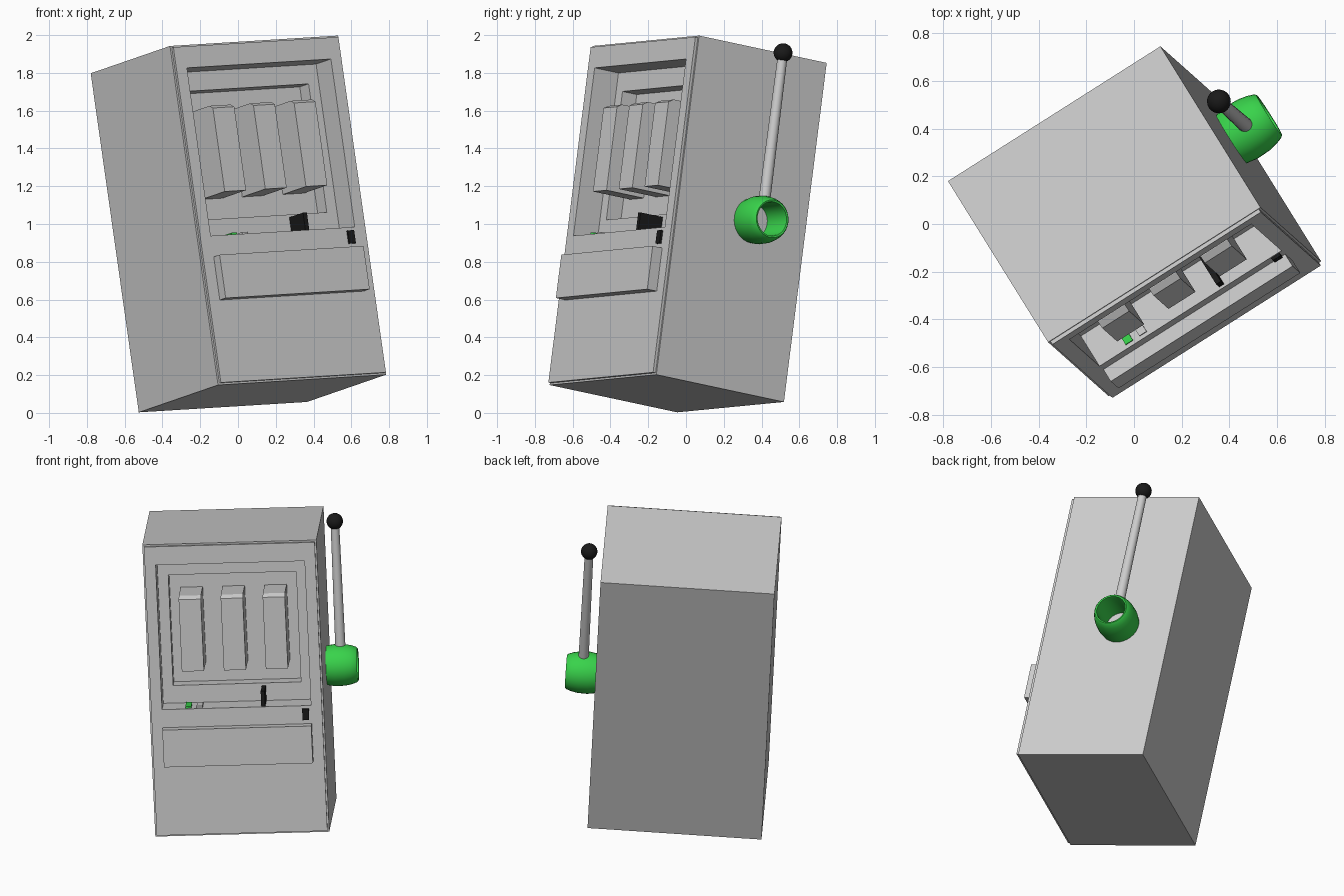
import bpy, bmesh, math
from mathutils import Vector, Matrix

if "Cube" in bpy.data.objects:
    bpy.data.objects.remove(bpy.data.objects["Cube"])

# Tilted machine frame: origin at top-front centre, x = width, y = into the cabinet, z = up
ax = Vector((0.843, 0.535, 0.052)).normalized()
ay = Vector((-0.52, 0.835, -0.179))
ay = (ay - ax * ay.dot(ax)).normalized()
az = ax.cross(ay)
FRAME = Matrix.Translation((0.085, -0.213, 1.97)) @ Matrix((ax, ay, az)).transposed().to_4x4()


def material(name, color):
    m = bpy.data.materials.new(name)
    m.diffuse_color = (*color, 1)
    m.use_nodes = True
    m.node_tree.nodes["Principled BSDF"].inputs["Base Color"].default_value = m.diffuse_color
    return m


BLACK = material("black", (0.01, 0.01, 0.01))
GREEN = material("green", (0.04, 0.65, 0.07))


def finish(name, bm, mat=None, smooth=False):
    bmesh.ops.recalc_face_normals(bm, faces=bm.faces)
    me = bpy.data.meshes.new(name)
    bm.to_mesh(me)
    bm.free()
    ob = bpy.data.objects.new(name, me)
    bpy.context.collection.objects.link(ob)
    ob.matrix_world = FRAME
    if mat:
        me.materials.append(mat)
    if smooth:
        bpy.ops.object.select_all(action='DESELECT')
        ob.select_set(True)
        bpy.context.view_layer.objects.active = ob
        bpy.ops.object.shade_smooth_by_angle(angle=math.radians(40))
    return ob


def loft(name, rings, mat=None, cap=True, smooth=False):
    """Bridge a list of vertex rings; cap the ends, or close the loop of rings."""
    bm = bmesh.new()
    vs = [[bm.verts.new(p) for p in r] for r in rings]
    n = len(rings[0])
    pairs = list(zip(vs, vs[1:]))
    if cap:
        bm.faces.new(vs[0])
        bm.faces.new(vs[-1])
    else:
        pairs.append((vs[-1], vs[0]))
    for a, b in pairs:
        for i in range(n):
            j = (i + 1) % n
            bm.faces.new((a[i], a[j], b[j], b[i]))
    return finish(name, bm, mat, smooth)


def rect(hw, top, bottom, y, x=0):
    return [(x - hw, y, top), (x + hw, y, top), (x + hw, y, bottom), (x - hw, y, bottom)]


def box(name, x, hw, y0, y1, bottom, top, mat=None):
    return loft(name, [rect(hw, top, bottom, y, x) for y in (y0, y1)], mat)


# Cabinet with raised front plate and a stepped display recess
loft("cabinet", [
    rect(0.528, 0, -1.827, 0.808),
    rect(0.528, 0, -1.827, 0),
    rect(0.518, -0.01, -1.817, 0),
    rect(0.518, -0.01, -1.817, -0.016),
    rect(0.452, -0.125, -1.03, -0.016),
    rect(0.452, -0.125, -1.03, 0.135),
    rect(0.388, -0.228, -0.92, 0.135),
    rect(0.388, -0.228, -0.92, 0.225),
])

# Three reels with a chamfered top front edge
reel_profile = [(0.225, -0.33), (0.02, -0.33), (-0.01, -0.347), (-0.01, -0.797), (0.225, -0.797)]
for i, cx in enumerate((-0.255, 0, 0.255)):
    loft(f"reel_{i + 1}", [[(cx + s, y, z) for y, z in reel_profile] for s in (-0.067, 0.067)])

# Belly panel, coin slot, ticket lever and buttons
box("belly_panel", 0, 0.452, -0.076, -0.01, -1.376, -1.143)
box("coin_slot", 0.418, 0.02, -0.028, -0.01, -1.118, -1.048, BLACK)
box("lever_plate", 0.162, 0.012, -0.005, 0.135, -1.03, -0.935, BLACK)
box("green_button", -0.293, 0.018, 0.0, 0.1, -1.03, -1.018, GREEN)
box("grey_button", -0.225, 0.018, 0.0, 0.1, -1.03, -1.018)


def circle(r, n, at):
    return [at(r * math.cos(2 * math.pi * k / n), r * math.sin(2 * math.pi * k / n)) for k in range(n)]


# Hollow barrel hub on the right side
HX, HY, HZ = 0.528, 0.478, -0.91
hub = [(0, 0.12), (0.05, 0.128), (0.11, 0.126), (0.15, 0.118), (0.178, 0.108),
       (0.188, 0.1), (0.186, 0.091), (0.17, 0.088), (0, 0.088)]
loft("handle_hub", [circle(r, 32, lambda a, b, x=x: (HX + x, HY + a, HZ + b)) for x, r in hub],
     GREEN, cap=False, smooth=True)

# Handle shaft and knob
KX = 0.614
loft("handle_shaft", [circle(r, 24, lambda a, b, z=z: (KX + a, HY + b, z))
                      for z, r in ((-0.81, 0.031), (-0.03, 0.026))], smooth=True)
bm = bmesh.new()
bmesh.ops.create_uvsphere(bm, u_segments=24, v_segments=16, radius=0.05,
                          matrix=Matrix.Translation((KX, HY, -0.01)))
finish("handle_knob", bm, BLACK, smooth=True)
